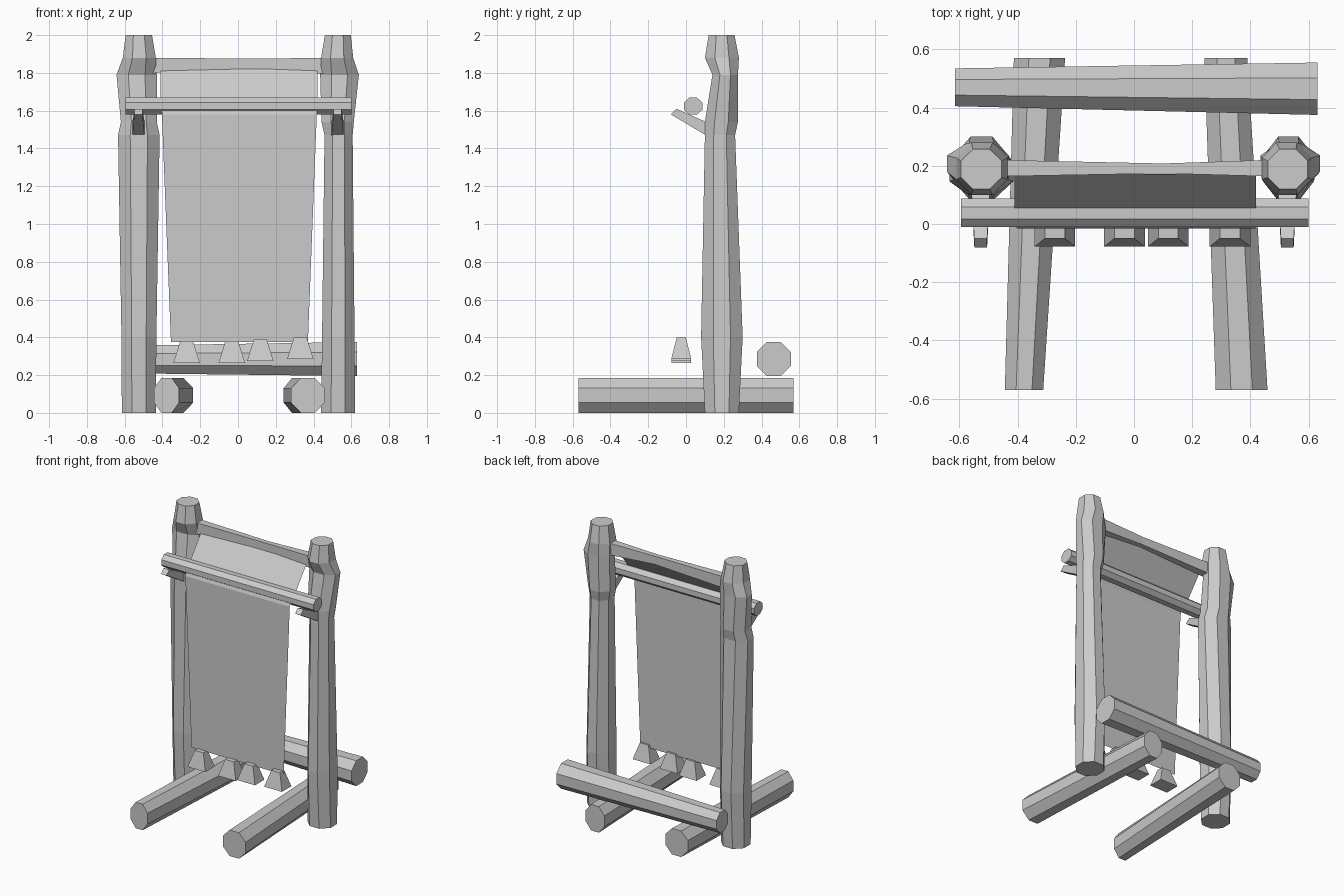
import bpy, bmesh, math
from mathutils import Vector

if "Cube" in bpy.data.objects:
    bpy.data.objects.remove(bpy.data.objects["Cube"], do_unlink=True)

grey = bpy.data.materials.new("plain grey")
grey.use_nodes = True
grey.diffuse_color = (0.6, 0.6, 0.6, 1)
grey.node_tree.nodes["Principled BSDF"].inputs["Base Color"].default_value = (0.6, 0.6, 0.6, 1)


def finish(name, bm, closed=True):
    if closed:
        bmesh.ops.recalc_face_normals(bm, faces=bm.faces)
    mesh = bpy.data.meshes.new(name)
    bm.to_mesh(mesh)
    bm.free()
    mesh.materials.append(grey)
    obj = bpy.data.objects.new(name, mesh)
    bpy.context.collection.objects.link(obj)
    return obj


def ring(axis, centre, half_a, half_b, sides=8):
    """Polygon across an axis, flat sides touching the half extents."""
    u, v = {"x": ((0, 1, 0), (0, 0, 1)),
            "y": ((1, 0, 0), (0, 0, 1)),
            "z": ((1, 0, 0), (0, 1, 0))}[axis]
    step = math.pi / sides
    grow = 1 / math.cos(step)
    return [Vector(centre)
            + Vector(u) * half_a * grow * math.cos(step * (2 * i + 1))
            + Vector(v) * half_b * grow * math.sin(step * (2 * i + 1))
            for i in range(sides)]


def loft(name, rings):
    bm = bmesh.new()
    loops = [[bm.verts.new(p) for p in r] for r in rings]
    n = len(loops[0])
    for a, b in zip(loops, loops[1:]):
        for i in range(n):
            j = (i + 1) % n
            bm.faces.new((a[i], a[j], b[j], b[i]))
    bm.faces.new(loops[0])
    bm.faces.new(loops[-1])
    return finish(name, bm)


# Upright posts: height, front, back, then inner and outer edge per side
heights = (0, 0.4, 1.47, 1.54, 1.79, 1.88, 2.0)
depths = ((.10, .28), (.08, .30), (.10, .26), (.10, .275),
          (.14, .275), (.10, .28), (.12, .257))
widths = {
    "right": ((.435, .615), (.432, .617), (.415, .635), (.43, .62),
              (.43, .643), (.435, .61), (.455, .595)),
    "left": ((.44, .62), (.445, .617), (.458, .607), (.442, .613),
             (.435, .64), (.44, .61), (.46, .597)),
}
for side, sign in (("right", -1), ("left", 1)):
    rings = [ring("z", (sign * (a + b) / 2, (f + k) / 2, z), (b - a) / 2, (k - f) / 2)
             for z, (f, k), (a, b) in zip(heights, depths, widths[side])]
    loft(side + "_post", rings)

    # Sloping peg that carries the rod
    x = sign * 0.527
    peg = []
    for y0, z0, y1, z1, w in ((.13, .455, .13, .53, .033), (-.08, .58, -.05, .61, .022)):
        peg.append([Vector((x - w, y0, 1 + z0)), Vector((x + w, y0, 1 + z0)),
                    Vector((x + w, y1, 1 + z1)), Vector((x - w, y1, 1 + z1))])
    loft(side + "_peg", peg)

# Foot logs
loft("right_foot", [ring("y", (-.378, -.57, .0925), .066, .0925),
                    ring("y", (-.325, .57, .0925), .088, .0925)])
loft("left_foot", [ring("y", (.37, -.57, .0925), .089, .0925),
                   ring("y", (.316, .57, .0925), .074, .0925)])

# Rear log, thicker toward the left
loft("rear_log", [ring("x", (-.615, .47, .283), .065, .073),
                  ring("x", (.63, .465, .285), .09, .09)])

# Top beam, slimmer in the middle
loft("top_beam", [ring("x", (-.45, .192, 1.84), .028, .04, 4),
                  ring("x", (.1, .191, 1.846), .017, .029, 4),
                  ring("x", (.455, .192, 1.838), .028, .042, 4)])

# Front rod
loft("front_rod", [ring("x", (x, .038, 1.624), .049, .045) for x in (-.595, .60)])

# Cloth sheet, over the rod and hanging down
bm = bmesh.new()
rows = [[bm.verts.new((x, y, z)) for x in (a, b)] for a, b, y, z in (
    (-.41, .42, .172, 1.82), (-.41, .42, .05, 1.662), (-.405, .418, .0, 1.62),
    (-.403, .417, -.015, 1.58), (-.355, .37, -.015, .375))]
for p, q in zip(rows, rows[1:]):
    bm.faces.new((p[0], q[0], q[1], p[1]))
finish("cloth", bm, closed=False)

# Hanging weights
for i, (x, z) in enumerate(((-.272, .265), (-.033, .265), (.118, .275), (.33, .285))):
    loft("weight_%d" % (i + 1), [ring("z", (x, -.025, z), .07, .053, 4),
                                 ring("z", (x, -.025, z + .115), .034, .024, 4)])
